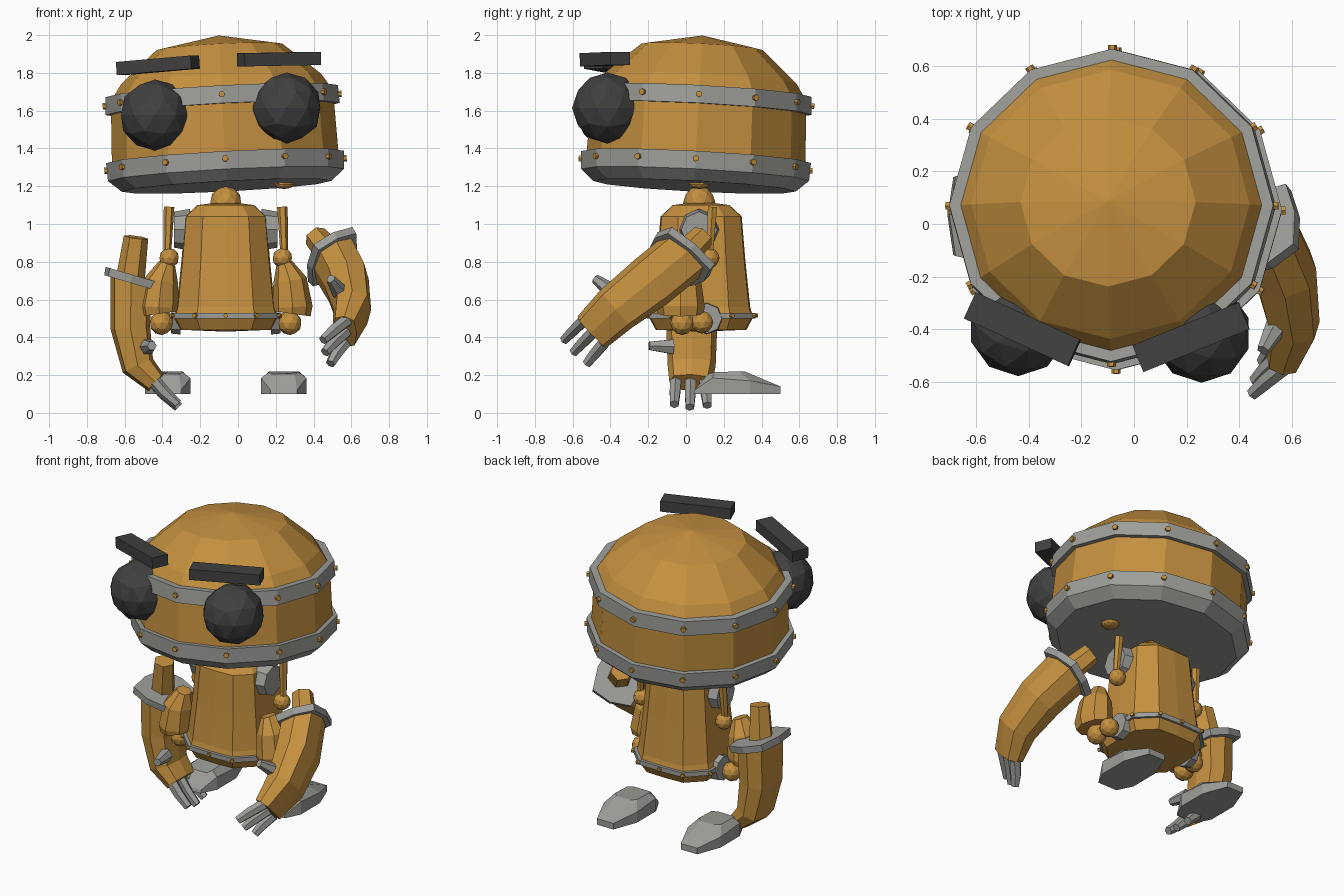
import bpy, bmesh, math
from mathutils import Vector, Matrix, Euler

if "Cube" in bpy.data.objects:
    bpy.data.objects.remove(bpy.data.objects["Cube"])


def material(name, color):
    m = bpy.data.materials.new(name)
    m.use_nodes = True
    m.diffuse_color = (*color, 1)
    m.node_tree.nodes["Principled BSDF"].inputs["Base Color"].default_value = (*color, 1)
    return m


GOLD = material("brass gold", (0.555, 0.28, 0.05))
GREY = material("steel grey", (0.34, 0.34, 0.32))
DARK = material("charcoal", (0.052, 0.052, 0.054))


def finish(name, bm, mat, matrix=None):
    bmesh.ops.remove_doubles(bm, verts=bm.verts, dist=0.0005)
    bmesh.ops.recalc_face_normals(bm, faces=bm.faces)
    mesh = bpy.data.meshes.new(name)
    bm.to_mesh(mesh)
    bm.free()
    mesh.materials.append(mat)
    ob = bpy.data.objects.new(name, mesh)
    bpy.context.collection.objects.link(ob)
    if matrix:
        ob.matrix_world = matrix
    return ob


def skin(name, rings, mat, matrix=None, closed=False):
    """Bridge rings of points; cap the ends, or join them when closed."""
    bm = bmesh.new()
    vr = [[bm.verts.new(p) for p in ring] for ring in rings]
    n = len(vr[0])
    pairs = list(zip(vr, vr[1:])) + ([(vr[-1], vr[0])] if closed else [])
    for a, b in pairs:
        for i in range(n):
            j = (i + 1) % n
            bm.faces.new((a[i], a[j], b[j], b[i]))
    if not closed:
        bm.faces.new(vr[0])
        bm.faces.new(vr[-1])
    return finish(name, bm, mat, matrix)


def section(n, power):
    """Unit outline: a circle at power 2, a rounded square above it."""
    out = []
    for k in range(n):
        t = 2 * math.pi * k / n - math.pi / 2
        c, s = math.cos(t), math.sin(t)
        r = (abs(c) ** power + abs(s) ** power) ** (-1 / power)
        out.append((c * r, s * r))
    return out


def lathe(name, profile, n, mat, matrix, closed=False, power=2):
    rings = [[(max(r, 0.001) * c, max(r, 0.001) * s, z) for c, s in section(n, power)]
             for r, z in profile]
    return skin(name, rings, mat, matrix, closed)


def loft(name, mat, stations, wide, n=8, start=None, power=2):
    """Flattened tube: stations are (centre, half width, half thickness)."""
    pts = [Vector(s[0]) for s in stations]
    rings = []
    for i, (_, a, b) in enumerate(stations):
        t = pts[min(i + 1, len(pts) - 1)] - pts[max(i - 1, 0)]
        if i == 0 and start:
            t = Vector(start)
        t.normalize()
        u = Vector(wide)
        u = (u - t * u.dot(t)).normalized()
        v = t.cross(u)
        rings.append([pts[i] + u * a * c + v * b * s for c, s in section(n, power)])
    return skin(name, rings, mat)


def rod(name, mat, p, q, r0, r1=None, n=6):
    d = Vector(q) - Vector(p)
    wide = (0, 1, 0) if abs(d.normalized().y) < 0.8 else (0, 0, 1)
    r1 = r1 or r0
    return loft(name, mat, [(p, r0, r0), (q, r1, r1)], wide, n)


def ball(name, mat, c, r, sub=2, squash=1):
    bm = bmesh.new()
    bmesh.ops.create_icosphere(bm, subdivisions=sub, radius=r)
    return finish(name, bm, mat, Matrix.Translation(c) @ Matrix.Diagonal((1, 1, squash, 1)))


def bolts(name, r, z, matrix, size=0.017, power=2):
    for c, s in section(12, power):
        spot = Vector((c * r, s * r, z))
        d = Vector((c, s, 0)).normalized()
        rod(name, GOLD, matrix @ (spot - d * 0.02), matrix @ (spot + d * 0.014), size)


# Head: dome, lower pan, upper band and bolts, tilted slightly
tilt = math.radians(-3)
head = (Matrix.Translation((-0.06, 0.045, 1.2)) @ Euler((tilt, tilt, 0)).to_matrix().to_4x4()
        @ Matrix.Diagonal((1.01, 0.975, 1, 1)))
lathe("head_dome", [(0.595, 0.14), (0.585, 0.42), (0.57, 0.5), (0.525, 0.57),
                    (0.33, 0.74), (0, 0.8)], 12, GOLD, head)
lathe("head_pan", [(0.55, 0), (0.62, 0.06), (0.625, 0.155), (0.59, 0.155)], 12, GREY, head)
lathe("head_band", [(0.57, 0.41), (0.615, 0.41), (0.61, 0.505), (0.56, 0.505)],
      12, GREY, head, closed=True)
bolts("pan_bolt", 0.622, 0.115, head)
bolts("band_bolt", 0.613, 0.457, head)

# Eyes and brows
ball("right_eye", DARK, (-0.44, -0.39, 1.577), 0.188)
ball("left_eye", DARK, (0.257, -0.415, 1.614), 0.188)
for name, c, yaw, roll in (("right_brow", (-0.424, -0.4, 1.84), -24.5, -4.5),
                           ("left_brow", (0.217, -0.43, 1.873), 22, -1)):
    bm = bmesh.new()
    bmesh.ops.create_cube(bm, size=1)
    rot = Euler((0, math.radians(roll), math.radians(yaw))).to_matrix().to_4x4()
    finish(name, bm, DARK, Matrix.Translation(c) @ rot @ Matrix.Diagonal((0.435, 0.11, 0.07, 1)))

# Torso, hip ring and neck
CX, CY = -0.065, 0.08
trunk = Matrix.Translation((CX, CY, 0))
lathe("torso", [(0, 0.43), (0.24, 0.44), (0.275, 0.505), (0.26, 0.56), (0.235, 0.8),
                (0.215, 1.04), (0.15, 1.1), (0, 1.12)], 12, GOLD, trunk, power=4)
lathe("hip_ring", [(0.25, 0.5), (0.287, 0.5), (0.287, 0.53), (0.25, 0.53)],
      12, GREY, trunk, closed=True, power=4)
bolts("hip_bolt", 0.287, 0.515, trunk, 0.012, 4)
ball("neck_ball", GOLD, (CX, CY - 0.01, 1.115), 0.085)

for s, side in ((1, "left"), (-1, "right")):
    def at(x, y, z):
        return (CX + s * x, y, z)

    # Shoulder disc, piston and socket under the head
    rod(side + "_shoulder_disc", GREY, at(0.19, 0.07, 0.97), at(0.275, 0.07, 0.97), 0.11, 0.095, 8)
    rod(side + "_piston", GOLD, at(0.31, 0.125, 0.83), at(0.3, 0.14, 1.09), 0.02, 0.028)
    ball(side + "_piston_ball", GOLD, at(0.3, 0.125, 0.82), 0.053)
    ball(side + "_socket", GOLD, at(0.31, 0.07, 1.21), 0.055, 2, 0.45)

    # Hip fairing, joint balls and disc
    loft(side + "_hip_fairing", GOLD,
         [(at(0.35, -0.03, 0.525), 0.12, 0.1), (at(0.355, -0.03, 0.56), 0.13, 0.105),
          (at(0.34, -0.03, 0.7), 0.11, 0.09), (at(0.31, -0.03, 0.79), 0.05, 0.045)], (0, 1, 0))
    ball(side + "_hip_ball", GOLD, at(0.34, -0.02, 0.475), 0.063)
    ball(side + "_hip_ball_back", GOLD, at(0.33, 0.085, 0.48), 0.06)
    rod(side + "_hip_disc", GREY, at(0.24, 0.11, 0.5), at(0.29, 0.11, 0.5), 0.085, 0.08, 8)

    # Foot: elongated wedge with a chamfered top
    def outline(points):
        half = [at(0.307 + w, y, z) for w, y, z in points]
        return half + [at(0.307 - w, y, z) for w, y, z in reversed(points)]

    skin(side + "_foot", [
        outline([(0.07, 0.04, 0.1), (0.12, 0.14, 0.1), (0.12, 0.34, 0.1), (0.06, 0.5, 0.1)]),
        outline([(0.07, 0.045, 0.12), (0.12, 0.14, 0.185), (0.12, 0.34, 0.17), (0.06, 0.5, 0.14)]),
        outline([(0.06, 0.115, 0.205), (0.08, 0.15, 0.215), (0.08, 0.28, 0.22), (0.05, 0.31, 0.22)]),
    ], GREY)


def arm(side, stub, path, wide, start, fingers, thumb):
    """Forearm loft with cuff, upper stub, three fingers and a thumb."""
    c, n = Vector(path[0][0]), Vector(start).normalized()
    rod(side + "_arm_stub", GOLD, stub, c + n * 0.03, 0.065, 0.078)
    loft(side + "_forearm", GOLD, path, wide, 8, start, 3)
    loft(side + "_cuff", GREY, [(c - n * 0.022, 0.18, 0.148), (c + n * 0.022, 0.175, 0.143)],
         wide, power=4)
    for base, tip in fingers:
        b, t = Vector(base), Vector(tip)
        mid = b.lerp(t, 0.5) - n.cross(Vector(wide)).normalized() * 0.012
        loft(side + "_finger", GREY, [(b, 0.034, 0.036), (mid, 0.032, 0.034),
                                      (t, 0.026, 0.026)], wide, 6)
    rod(side + "_thumb", GREY, *thumb, 0.045, 0.025)


# Raised left arm
arm("left", (0.41, 0.09, 0.935),
    [((0.50, -0.025, 0.825), 0.148, 0.125), ((0.575, -0.19, 0.69), 0.145, 0.12),
     ((0.605, -0.37, 0.55), 0.13, 0.1), ((0.565, -0.495, 0.43), 0.113, 0.065)],
    (0, 0.65, -0.75), (0.55, -0.5, -0.66),
    [((0.575, -0.54, 0.49), (0.45, -0.645, 0.385)),
     ((0.57, -0.49, 0.43), (0.46, -0.595, 0.32)),
     ((0.565, -0.435, 0.37), (0.49, -0.525, 0.26))],
    ((0.54, -0.39, 0.64), (0.49, -0.48, 0.71)))

# Hanging right arm
arm("right", (-0.54, 0, 0.93),
    [((-0.565, 0.03, 0.71), 0.145, 0.115), ((-0.57, 0.03, 0.45), 0.135, 0.105),
     ((-0.53, 0.03, 0.25), 0.127, 0.088), ((-0.435, 0.025, 0.16), 0.113, 0.06)],
    (0, 1, 0), (-0.28, 0, -0.95),
    [((-0.44, -0.055, 0.165), (-0.32, -0.062, 0.045)),
     ((-0.44, 0.025, 0.165), (-0.315, 0.02, 0.03)),
     ((-0.44, 0.1, 0.165), (-0.325, 0.113, 0.04))],
    ((-0.48, -0.07, 0.35), (-0.455, -0.195, 0.355)))
